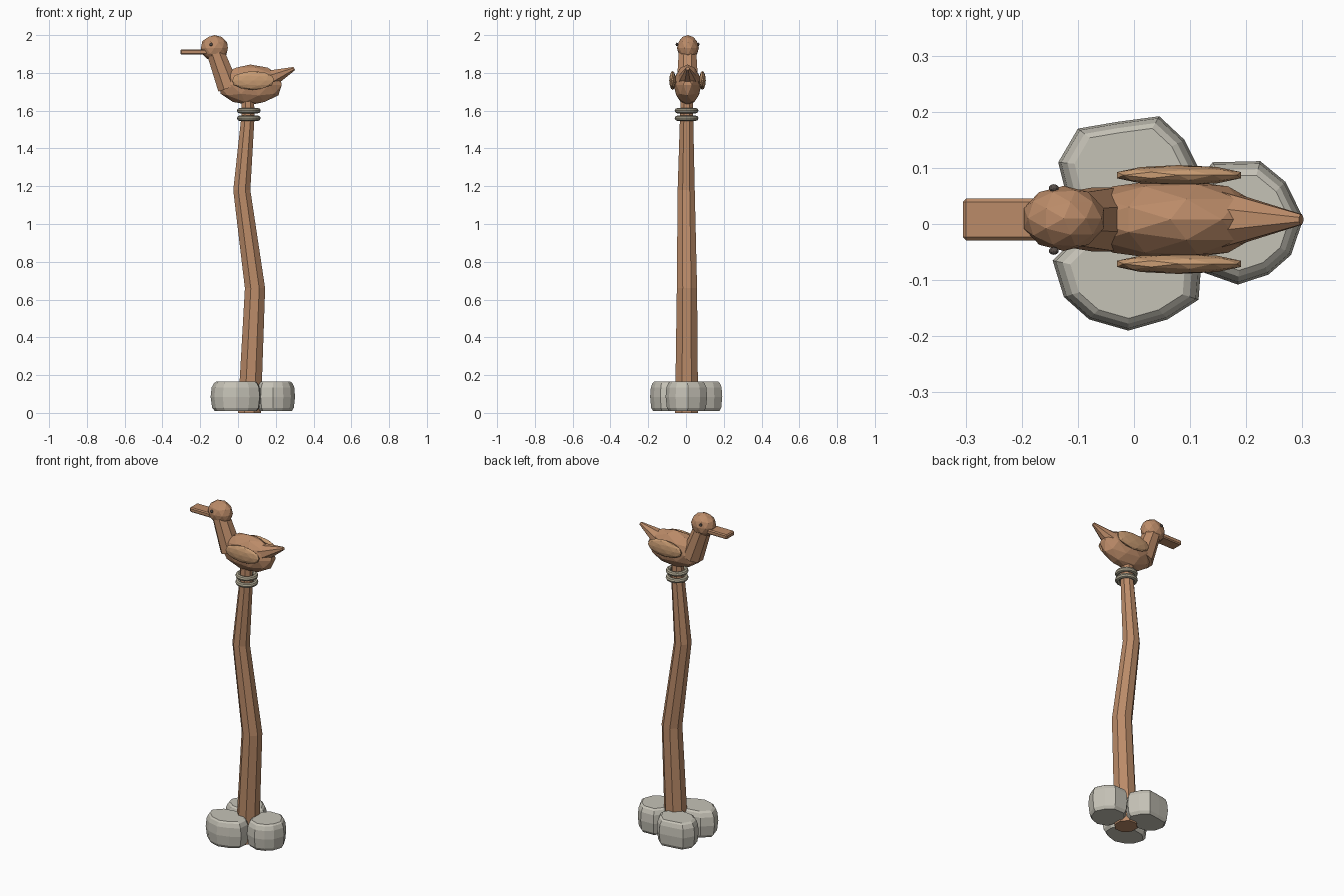
import bpy, bmesh
from math import cos, sin, pi
from mathutils import Vector, Matrix

if "Cube" in bpy.data.objects:
    bpy.data.objects.remove(bpy.data.objects["Cube"])

YC = 0.008  # the bird's mirror plane


def material(name, rgb):
    m = bpy.data.materials.new(name)
    m.diffuse_color = (*rgb, 1)
    m.use_nodes = True
    m.node_tree.nodes["Principled BSDF"].inputs["Base Color"].default_value = m.diffuse_color
    return m


WOOD = material("wood", (0.50, 0.26, 0.14))
WING = material("light_wood", (0.58, 0.33, 0.17))
STONE = material("stone", (0.56, 0.54, 0.47))
ROPE = material("rope", (0.42, 0.38, 0.28))
DARK = material("dark", (0.10, 0.08, 0.07))


def finish(name, bm, mat):
    bmesh.ops.recalc_face_normals(bm, faces=bm.faces)
    me = bpy.data.meshes.new(name)
    bm.to_mesh(me)
    bm.free()
    me.materials.append(mat)
    ob = bpy.data.objects.new(name, me)
    bpy.context.collection.objects.link(ob)
    return ob


def loft(name, rings, mat):
    bm = bmesh.new()
    rows = [[bm.verts.new(p) for p in r] for r in rings]
    n = len(rows[0])
    for a, b in zip(rows, rows[1:]):
        for i in range(n):
            j = (i + 1) % n
            bm.faces.new((a[i], a[j], b[j], b[i]))
    bm.faces.new(rows[0][::-1])
    bm.faces.new(rows[-1])
    return finish(name, bm, mat)


def ring(centre, r, n, axis=(0, 0, 1)):
    q = Vector((0, 0, 1)).rotation_difference(Vector(axis))
    return [Vector(centre) + q @ Vector((r * cos(2 * pi * (i + .5) / n), r * sin(2 * pi * (i + .5) / n), 0))
            for i in range(n)]


def frustum(name, a, b, ra, rb, n, mat):
    axis = Vector(b) - Vector(a)
    return loft(name, [ring(a, ra, n, axis), ring(b, rb, n, axis)], mat)


def ball(name, centre, radii, sub, mat):
    bm = bmesh.new()
    bmesh.ops.create_icosphere(bm, subdivisions=sub, radius=1,
                               matrix=Matrix.LocRotScale(Vector(centre), None, Vector(radii)))
    return finish(name, bm, mat)


# crooked post
path = [(0.06, 0.003, 0.0, 0.066), (0.09, 0.005, 0.66, 0.058), (0.02, 0.001, 1.18, 0.049),
        (0.052, 0.003, 1.56, 0.038), (0.053, 0.004, 1.66, 0.035)]
loft("post", [ring((x, y, z), r, 8) for x, y, z, r in path], WOOD)

# rope rings
for k, z in enumerate((1.56, 1.60)):
    bpy.ops.mesh.primitive_torus_add(location=(0.057, 0.003, z), major_radius=0.049, minor_radius=0.014,
                                     major_segments=20, minor_segments=8)
    ob = bpy.context.object
    ob.name = f"rope_ring_{k + 1}"
    ob.data.materials.append(ROPE)

# base stones: plan outline shrunk at top and bottom
outlines = {
    "stone_back": [(-.135, .11), (-.10, .17), (-.03, .182), (.045, .192), (.09, .15), (.12, .09),
                   (.09, .03), (.02, .0), (-.07, .01), (-.12, .05)],
    "stone_front": [(-.145, -.065), (-.125, -.13), (-.08, -.17), (-.01, -.19), (.06, -.17), (.115, -.135),
                    (.12, -.07), (.08, -.015), (0, .005), (-.09, -.01)],
    "stone_right": [(.14, .11), (.225, .112), (.27, .075), (.302, .01), (.28, -.055), (.24, -.09),
                    (.185, -.108), (.12, -.085), (.09, -.01), (.10, .06)],
}
for name, pts in outlines.items():
    cx = sum(p[0] for p in pts) / len(pts)
    cy = sum(p[1] for p in pts) / len(pts)
    loft(name, [[(cx + (x - cx) * s, cy + (y - cy) * s, z) for x, y in pts]
                for z, s in ((.01, .84), (.027, .94), (.085, 1), (.135, .96), (.158, .87), (.166, .77))], STONE)

# bird body, neck, head and tail
ball("body", (0.065, YC, 1.737), (0.175, 0.073, 0.107), 2, WOOD)
frustum("neck", (-0.05, YC, 1.72), (-0.12, YC, 1.91), 0.062, 0.05, 8, WOOD)
ball("head", (-0.125, YC + 0.002, 1.932), (0.075, 0.058, 0.068), 2, WOOD)
frustum("tail", (0.165, YC, 1.765), (0.298, YC, 1.823), 0.053, 0.010, 8, WOOD)

# flat beak
bm = bmesh.new()
bmesh.ops.create_cube(bm, size=1, matrix=Matrix.LocRotScale(
    Vector((-0.23, YC, 1.911)), None, Vector((0.15, 0.074, 0.028))))
bmesh.ops.bevel(bm, geom=bm.edges[:], offset=0.006, segments=1, affect='EDGES')
finish("beak", bm, WOOD)

# wings and eyes on both sides
for side, s in (("left", -1), ("right", 1)):
    ball(f"{side}_wing", (0.08, YC + s * 0.079, 1.76), (0.116, 0.018, 0.05), 2, WING)
    ball(f"{side}_eye", (-0.143, YC + s * 0.056, 1.951), (0.009, 0.007, 0.009), 2, DARK)
